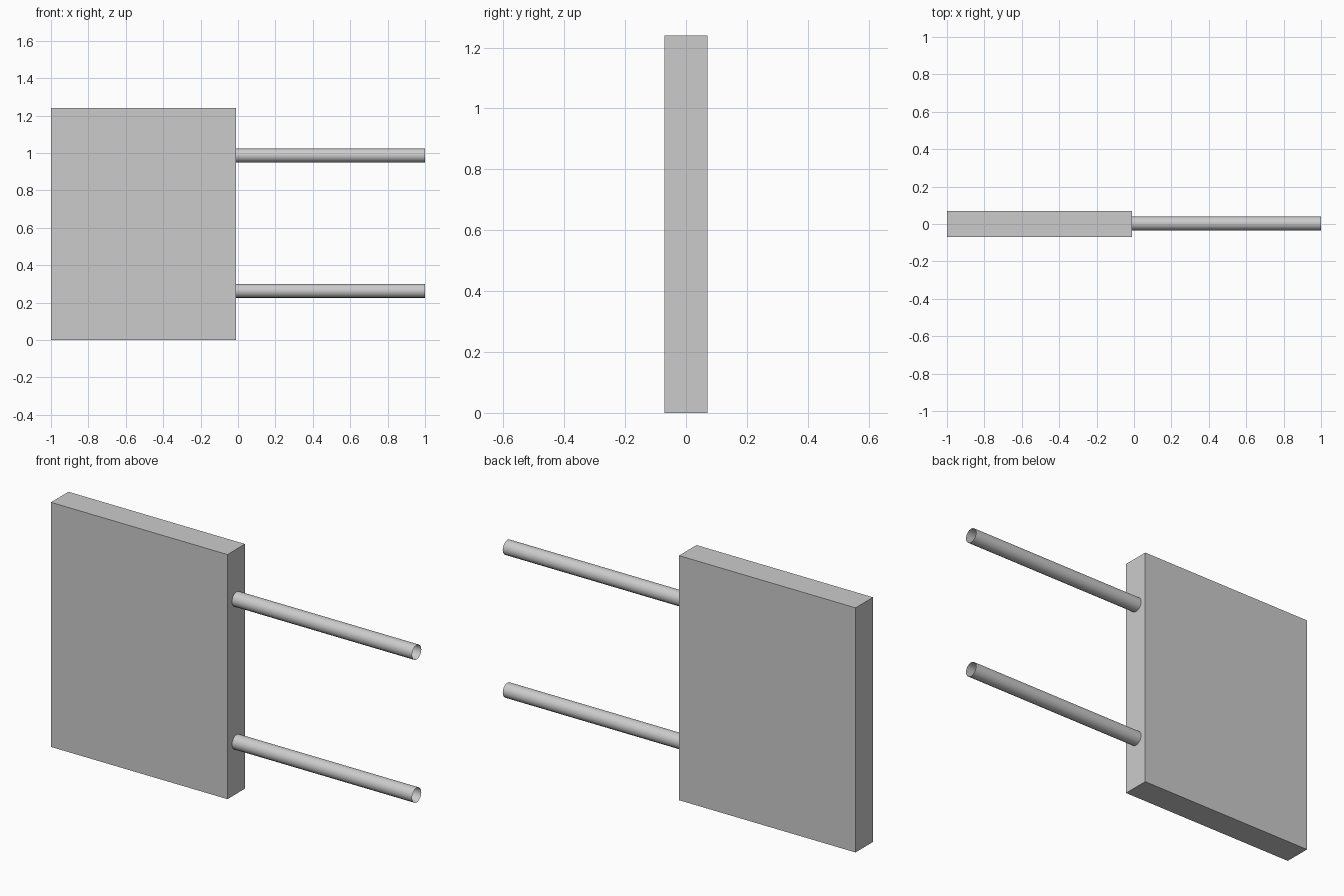
import bpy
import math

default = bpy.data.objects.get("Cube")
if default:
    bpy.data.objects.remove(default, do_unlink=True)


def make_material(name, color):
    mat = bpy.data.materials.new(name)
    mat.use_nodes = True
    mat.diffuse_color = color
    mat.node_tree.nodes["Principled BSDF"].inputs["Base Color"].default_value = color
    return mat


grey = make_material("light grey", (0.6, 0.6, 0.6, 1))

# Slab
LEFT, RIGHT, HEIGHT, DEPTH = -1.0, -0.01, 1.24, 0.14
bpy.ops.mesh.primitive_cube_add(size=1, location=((LEFT + RIGHT) / 2, 0, HEIGHT / 2))
panel = bpy.context.object
panel.name = "panel"
panel.scale = (RIGHT - LEFT, DEPTH, HEIGHT)
bpy.ops.object.transform_apply(location=False, rotation=False, scale=True)
panel.data.materials.append(grey)

# Open-ended round pegs on the +x side
for name, z in (("lower_peg", 0.263), ("upper_peg", 0.987)):
    bpy.ops.mesh.primitive_cylinder_add(
        vertices=16, radius=0.037, depth=1 - RIGHT, end_fill_type='NOTHING',
        location=((1 + RIGHT) / 2, 0.003, z), rotation=(0, math.pi / 2, 0))
    peg = bpy.context.object
    peg.name = name
    peg.data.materials.append(grey)
    bpy.ops.object.shade_smooth_by_angle(angle=math.radians(50))
